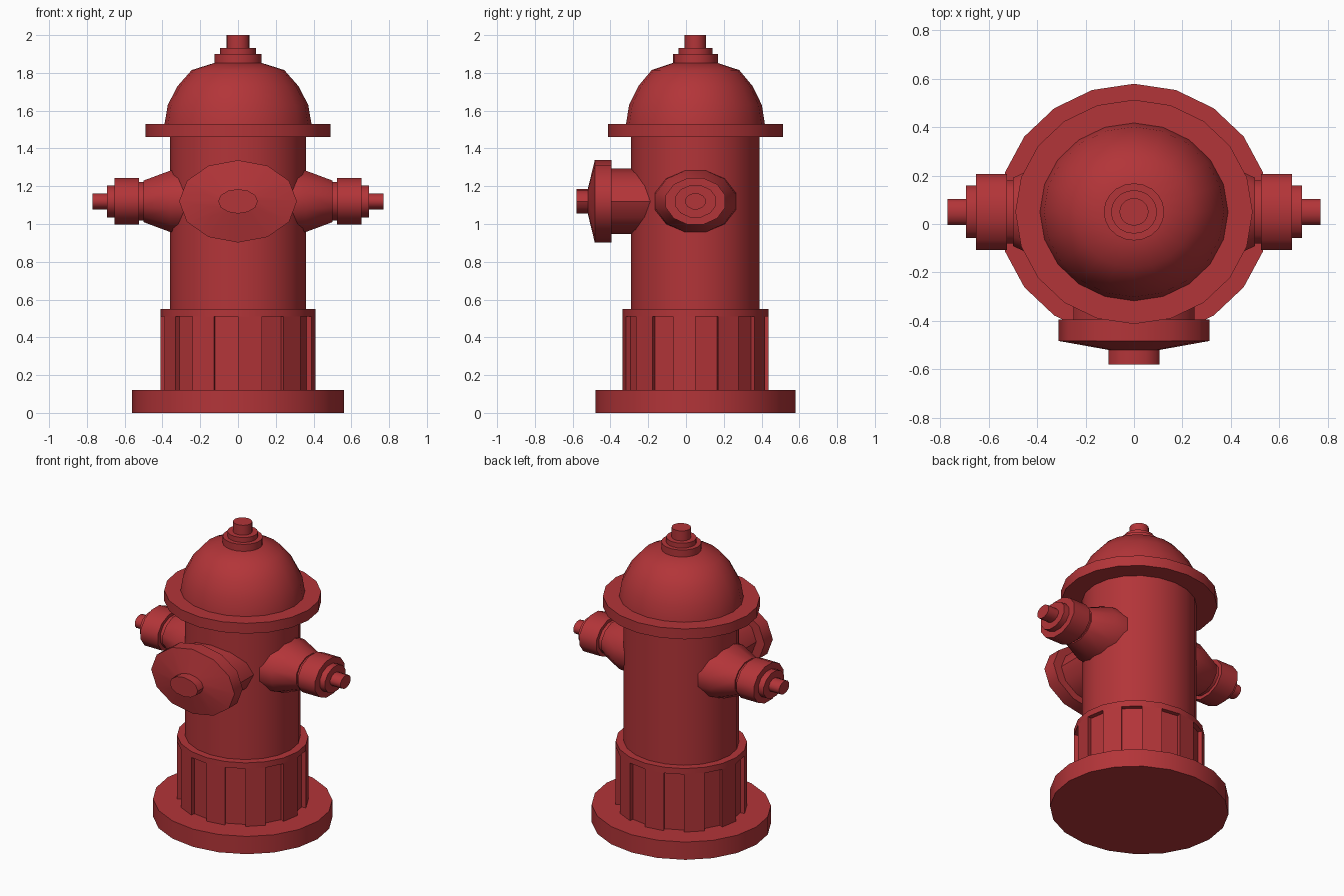
import bpy, bmesh
from math import sin, cos, pi, radians

if "Cube" in bpy.data.objects:
    bpy.data.objects.remove(bpy.data.objects["Cube"])

RED = bpy.data.materials.new("red_paint")
RED.diffuse_color = (0.45, 0.035, 0.04, 1)
RED.use_nodes = True
RED.node_tree.nodes["Principled BSDF"].inputs["Base Color"].default_value = RED.diffuse_color
CY = 0.05        # y of the main axis
FLAT = 0.945     # depth / width of the barrel
NOZZLE_Z = 1.12


def finish(name, bm, location):
    bmesh.ops.recalc_face_normals(bm, faces=bm.faces)
    mesh = bpy.data.meshes.new(name)
    bm.to_mesh(mesh)
    bm.free()
    mesh.materials.append(RED)
    obj = bpy.data.objects.new(name, mesh)
    obj.location = location
    bpy.context.collection.objects.link(obj)
    bpy.ops.object.select_all(action='DESELECT')
    obj.select_set(True)
    bpy.context.view_layer.objects.active = obj
    bpy.ops.object.shade_smooth_by_angle(angle=radians(42))
    return obj


def loft(name, rings, location):
    """Skin a list of equal-length point rings and cap both ends."""
    bm = bmesh.new()
    loops = [[bm.verts.new(p) for p in ring] for ring in rings]
    n = len(loops[0])
    for a, b in zip(loops, loops[1:]):
        for i in range(n):
            j = (i + 1) % n
            bm.faces.new((a[i], a[j], b[j], b[i]))
    bm.faces.new(loops[0])
    bm.faces.new(loops[-1])
    return finish(name, bm, location)


def turned(name, profile, sides=20):
    """Upright turned part; profile is (radius, height)."""
    angles = [2 * pi * i / sides for i in range(sides)]
    rings = [[(r * sin(a), -r * FLAT * cos(a), z) for a in angles] for r, z in profile]
    return loft(name, rings, (0, CY, 0))


# Barrel parts, bottom to top
turned("base_plate", [(0.56, 0), (0.56, 0.12)])
turned("barrel", [(0.36, 0.5), (0.36, 1.48)])
turned("collar_rim", [(0.41, 0.51), (0.41, 0.55)])
turned("bonnet_flange", [(0.49, 1.46), (0.49, 1.53)])
turned("bonnet_dome", [(0.39, 1.52), (0.388, 1.535), (0.372, 1.63), (0.32, 1.73),
                       (0.245, 1.815), (0.124, 1.853)])
turned("top_nut", [(0.125, 1.845), (0.125, 1.9), (0.095, 1.9), (0.095, 1.933),
                   (0.06, 1.933), (0.06, 2.0)])

# Collar: every second side is a recessed panel
outline = []
R, DEPTH, STEP = 0.41, 0.03, 2 * pi / 20
for k in range(20):
    a, b = k * STEP, (k + 1) * STEP
    outline.append((R * sin(a), -R * cos(a)))
    if k % 2:
        m = (a + b) / 2
        for t in (a, b):
            outline.append((R * sin(t) - DEPTH * sin(m), -R * cos(t) + DEPTH * cos(m)))
loft("ribbed_collar", [[(x, y * FLAT, z) for x, y in outline] for z in (0.11, 0.515)],
     (0, CY, 0))

# Side outlets: (half height, distance from axis), wider than tall, mirrored
side = [(0.168, 0.27), (0.162, 0.36), (0.11, 0.50), (0.102, 0.50), (0.102, 0.525),
        (0.123, 0.525), (0.123, 0.653), (0.085, 0.653), (0.085, 0.693),
        (0.042, 0.693), (0.042, 0.77)]
angles = [2 * pi * (i + 0.5) / 12 for i in range(12)]
k = 1 / cos(pi / 12)
outlet = loft("side_outlets", [[(x, r * k * 1.28 * cos(a), r * k * sin(a)) for a in angles]
                               for r, x in side], (0, CY, NOZZLE_Z))
outlet.modifiers.new("mirror", 'MIRROR')

# Front outlet: (half width, half height, y)
front = [(0.25, 0.173, -0.1), (0.25, 0.173, -0.395), (0.312, 0.218, -0.395),
         (0.312, 0.218, -0.483), (0.105, 0.065, -0.52), (0.105, 0.065, -0.58)]
angles = [2 * pi * i / 12 for i in range(12)]
loft("front_outlet", [[(w * cos(a), y, h * sin(a)) for a in angles] for w, h, y in front],
     (0, 0, NOZZLE_Z))
